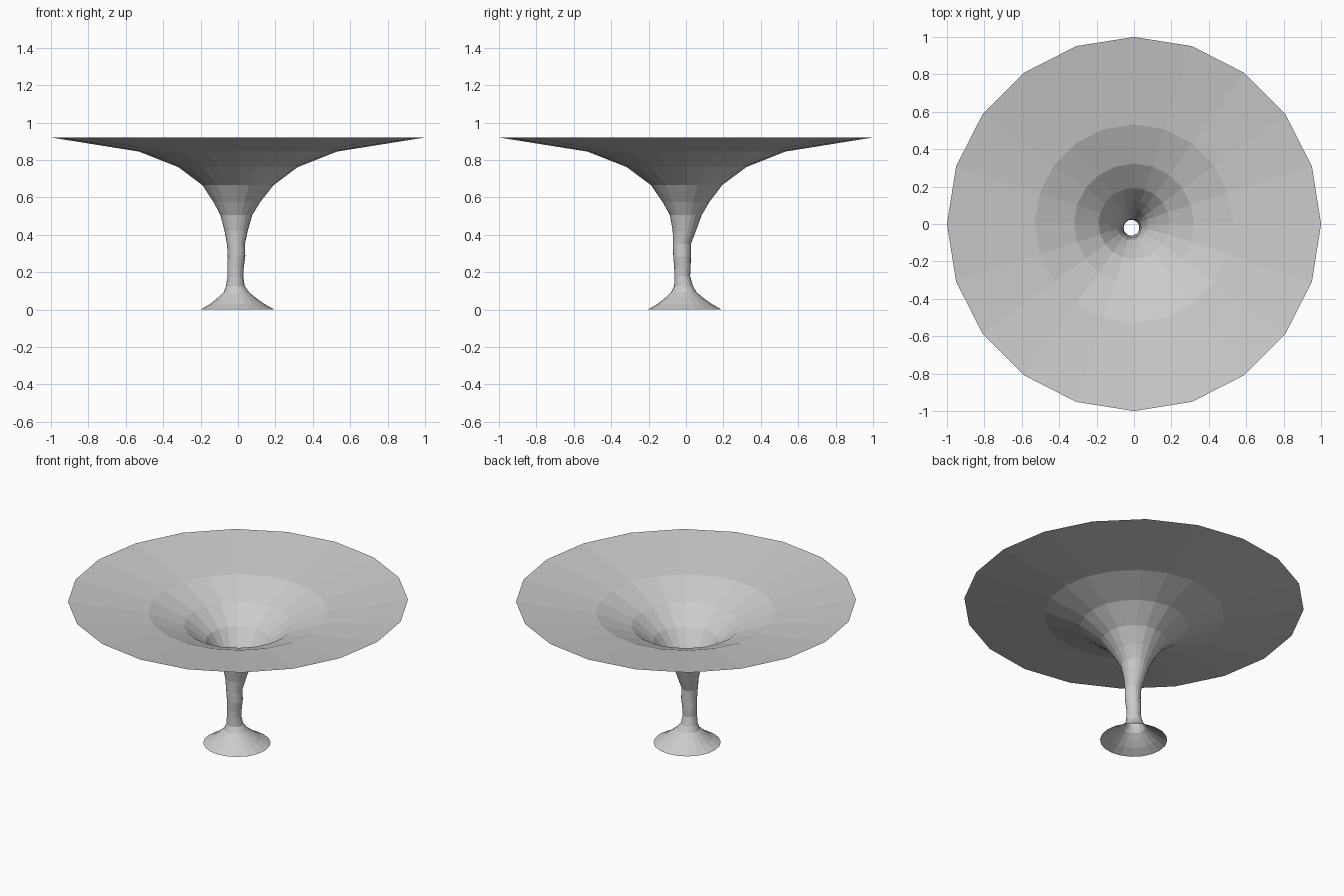
import bpy, bmesh
from math import cos, sin, tau

SIDES = 20


def lofted_shell(name, rings):
    """Open single-walled tube through rings of (z, centre x, centre y, radius)."""
    bm = bmesh.new()
    loops = []
    for z, cx, cy, r in rings:
        loops.append([bm.verts.new((cx + r * cos(tau * i / SIDES),
                                    cy + r * sin(tau * i / SIDES), z))
                      for i in range(SIDES)])
    for lower, upper in zip(loops, loops[1:]):
        for i in range(SIDES):
            j = (i + 1) % SIDES
            bm.faces.new((lower[i], lower[j], upper[j], upper[i]))
    mesh = bpy.data.meshes.new(name)
    bm.to_mesh(mesh)
    bm.free()
    obj = bpy.data.objects.new(name, mesh)
    bpy.context.collection.objects.link(obj)
    return obj


# Foot, slightly wavering stem and wide flared bowl, one continuous open shell
lofted_shell("funnel", [
    # flared foot
    (0.000, -0.003, -0.007, 0.198),
    (0.010, -0.003, -0.007, 0.180),
    (0.030, -0.004, -0.007, 0.145),
    (0.060, -0.006, -0.009, 0.105),
    (0.090, -0.008, -0.011, 0.070),
    (0.125, -0.014, -0.013, 0.050),
    # wavering stem
    (0.180, -0.014, -0.020, 0.042),
    (0.225, -0.013, -0.019, 0.044),
    (0.285, -0.008, -0.021, 0.047),
    (0.350, -0.011, -0.022, 0.048),
    (0.420, -0.010, -0.009, 0.062),
    (0.505, -0.009, -0.001, 0.085),
    # bowl
    (0.575, -0.006, 0.000, 0.125),
    (0.665, 0.000, 0.003, 0.190),
    (0.762, 0.000, 0.003, 0.320),
    (0.845, 0.000, 0.002, 0.530),
    (0.920, 0.000, 0.000, 1.000),
])
